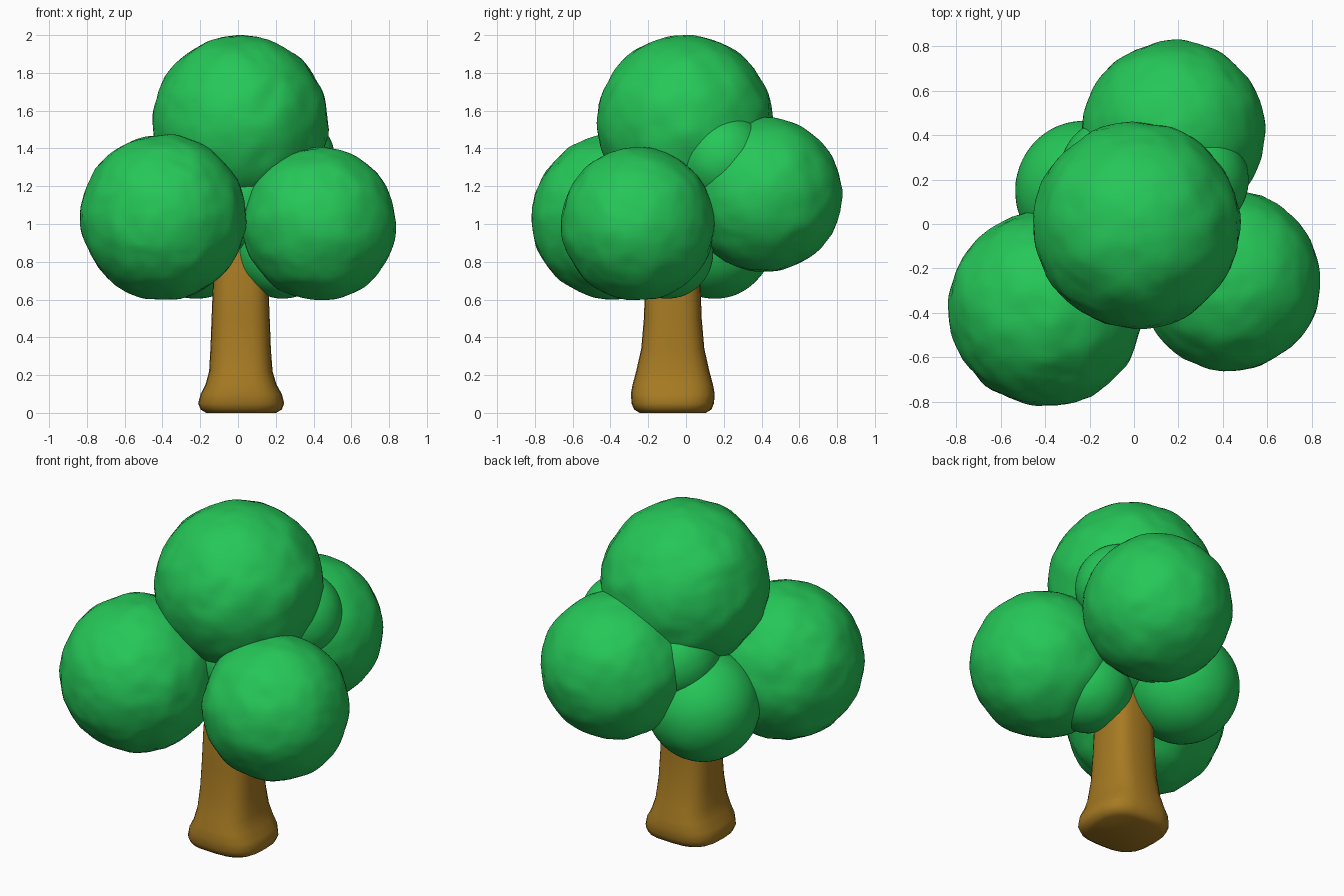
import bpy, bmesh, math
from mathutils import Vector, noise

if "Cube" in bpy.data.objects:
    bpy.data.objects.remove(bpy.data.objects["Cube"])


def srgb(r, g, b):
    lin = lambda c: c / 12.92 if c <= 0.04045 else ((c + 0.055) / 1.055) ** 2.4
    return tuple(lin(c / 255) for c in (r, g, b)) + (1.0,)


def material(name, rgb):
    m = bpy.data.materials.new(name)
    m.diffuse_color = srgb(*rgb)
    m.use_nodes = True
    m.node_tree.nodes["Principled BSDF"].inputs["Base Color"].default_value = m.diffuse_color
    return m


leaf = material("leaf green", (37, 199, 88))
bark = material("bark brown", (166, 122, 34))


def finish(bm, name, mat, angle):
    bmesh.ops.recalc_face_normals(bm, faces=bm.faces)
    mesh = bpy.data.meshes.new(name)
    bm.to_mesh(mesh)
    bm.free()
    mesh.materials.append(mat)
    obj = bpy.data.objects.new(name, mesh)
    bpy.context.collection.objects.link(obj)
    bpy.ops.object.select_all(action='DESELECT')
    obj.select_set(True)
    bpy.context.view_layer.objects.active = obj
    bpy.ops.object.shade_smooth_by_angle(angle=math.radians(angle))
    return obj


def foliage(name, centre, radius, rough):
    """Leaf ball with a lightly hammered clay surface."""
    bm = bmesh.new()
    bmesh.ops.create_icosphere(bm, subdivisions=5, radius=radius)
    c = Vector(centre)
    for v in bm.verts:
        n = v.co.normalized()
        p = v.co + c
        bump = noise.noise(p * 7) + 0.5 * noise.noise(p * 16)
        v.co += n * rough * bump
        v.co += c
    finish(bm, name, leaf, 50)


# Main leaf balls
foliage("top_foliage", (0.012, -0.005, 1.535), 0.465, 0.010)
foliage("front_left_foliage", (-0.395, -0.38, 1.035), 0.438, 0.010)
foliage("front_right_foliage", (0.432, -0.255, 1.0), 0.405, 0.008)
foliage("back_foliage", (0.18, 0.415, 1.155), 0.41, 0.008)

# Smaller balls filling the gaps
foliage("back_left_foliage", (-0.22, 0.15, 0.92), 0.315, 0.002)
foliage("upper_right_filler", (0.27, 0.2, 1.34), 0.245, 0.002)
foliage("upper_left_filler", (-0.09, 0.23, 1.2), 0.245, 0.002)
foliage("lower_right_filler", (0.24, -0.1, 0.85), 0.245, 0.002)
foliage("core_foliage", (0.03, 0.0, 1.14), 0.33, 0.002)

# Trunk: rounded square sections (z, x centre, y centre, half x, half y)
sections = [
    (0.005, 0.017, -0.07, 0.185, 0.175),
    (0.018, 0.017, -0.07, 0.215, 0.205),
    (0.05, 0.017, -0.07, 0.228, 0.218),
    (0.10, 0.017, -0.07, 0.215, 0.222),
    (0.15, 0.016, -0.07, 0.188, 0.213),
    (0.22, 0.015, -0.07, 0.168, 0.194),
    (0.34, 0.014, -0.07, 0.160, 0.167),
    (0.50, 0.014, -0.07, 0.154, 0.153),
    (0.70, 0.014, -0.07, 0.146, 0.146),
    (0.90, 0.014, -0.05, 0.130, 0.130),
]
SIDES = 24
bm = bmesh.new()
rings = []
for z, cx, cy, hx, hy in sections:
    ring = []
    for i in range(SIDES):
        a = 2 * math.pi * i / SIDES
        co, si = math.cos(a), math.sin(a)
        px = math.copysign(abs(co) ** 0.68, co)
        py = math.copysign(abs(si) ** 0.68, si)
        ring.append(bm.verts.new((cx + hx * px, cy + hy * py, z)))
    rings.append(ring)
for lo, hi in zip(rings, rings[1:]):
    for i in range(SIDES):
        j = (i + 1) % SIDES
        bm.faces.new((lo[i], lo[j], hi[j], hi[i]))
bm.faces.new(rings[0][::-1])
bm.faces.new(rings[-1])
# Shift the sole to the ground
for v in bm.verts:
    if v.co.z < 0.006:
        v.co.z = 0.0
finish(bm, "trunk", bark, 50)
